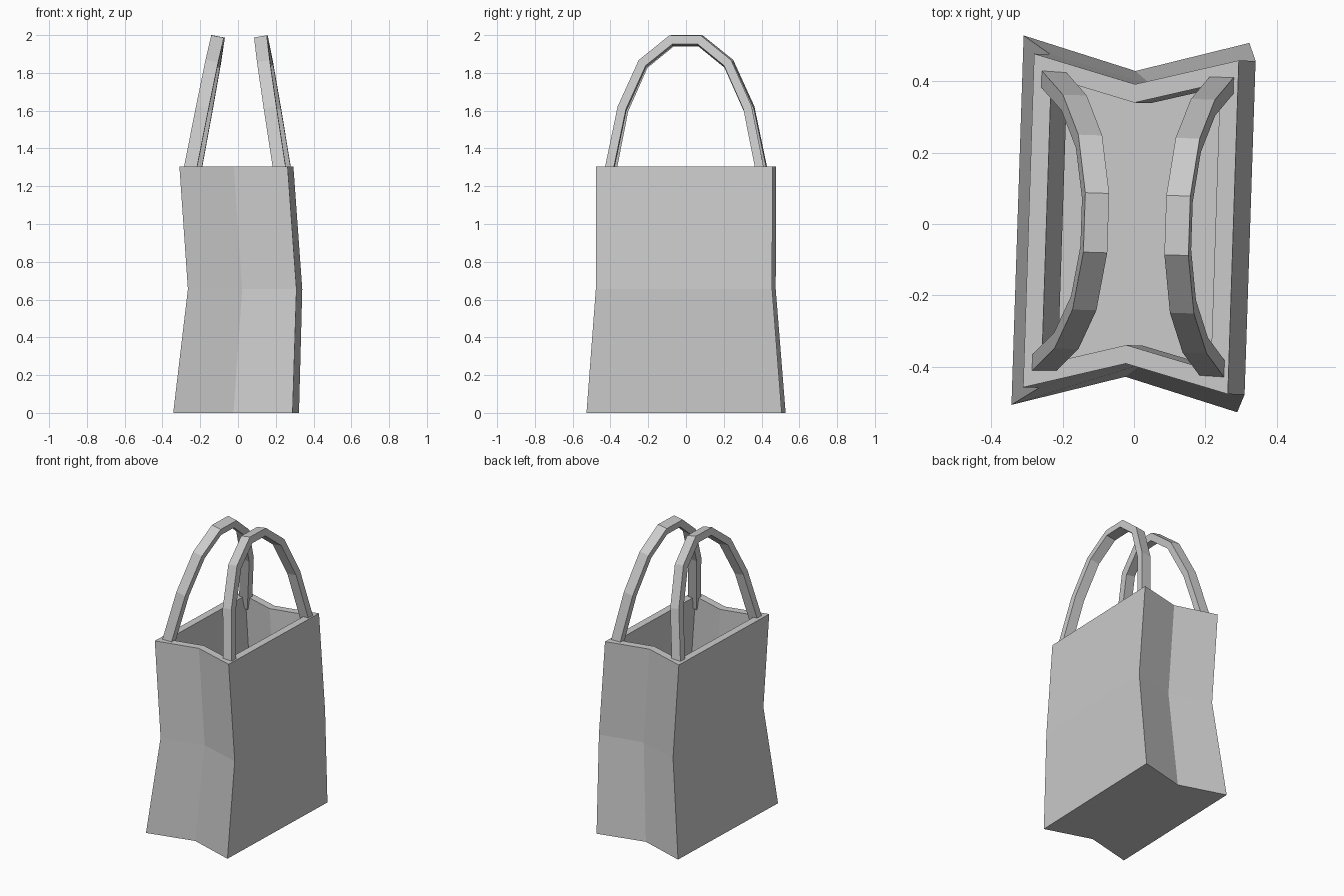
import bpy, bmesh, math
from mathutils import Vector, Matrix

if "Cube" in bpy.data.objects:
    bpy.data.objects.remove(bpy.data.objects["Cube"])

TURN = Matrix.Rotation(-0.033, 4, 'Z')   # whole bag stands slightly turned


def finish(name, bm):
    bmesh.ops.recalc_face_normals(bm, faces=bm.faces)
    bm.transform(TURN)
    me = bpy.data.meshes.new(name)
    bm.to_mesh(me)
    bm.free()
    ob = bpy.data.objects.new(name, me)
    bpy.context.collection.objects.link(ob)
    return ob


def loft(bm, rings):
    loops = [[bm.verts.new(p) for p in r] for r in rings]
    n = len(loops[0])
    for a, b in zip(loops, loops[1:]):
        for i in range(n):
            j = (i + 1) % n
            bm.faces.new((a[i], a[j], b[j], b[i]))
    bm.faces.new(loops[0])
    bm.faces.new(loops[-1])


def outline(x0, xc, x1, y, yc):
    # six-sided outline with pinched front and back, counter-clockwise
    return [Vector(p) for p in ((x0, -y), (xc, -yc), (x1, -y), (x1, y), (xc, yc), (x0, y))]


def inset(pts, d):
    out = []
    for i, p in enumerate(pts):
        e1 = (p - pts[i - 1]).normalized()
        e2 = (pts[(i + 1) % len(pts)] - p).normalized()
        n1, n2 = Vector((-e1.y, e1.x)), Vector((-e2.y, e2.x))
        out.append(p + (n1 + n2) * d / (1 + n1.dot(n2)))
    return out


def at(pts, z):
    return [(p.x, p.y, z) for p in pts]


# Bag: outer wall up, over the rim and down the inside
low = outline(-0.326, -0.01, 0.306, 0.517, 0.428)
mid = outline(-0.25, 0.035, 0.325, 0.467, 0.391)
top = outline(-0.295, -0.01, 0.278, 0.467, 0.391)
T = 0.05
bm = bmesh.new()
loft(bm, [at(low, 0), at(mid, 0.655), at(top, 1.305),
          at(inset(top, T), 1.305), at(inset(mid, T), 0.655), at(inset(low, T), 0.05)])
finish("bag_body", bm)

# Handles: flat strap swept along a faceted arch leaning inwards
half = [(0.408, 1.23), (0.396, 1.3), (0.333, 1.61), (0.226, 1.848), (0.075, 1.97)]
arch = [Vector((-y, z)) for y, z in half] + [Vector((y, z)) for y, z in reversed(half)]


def handle(name, x_foot, x_top):
    slope = (x_top - x_foot) / 0.67
    side = Vector((1, 0, -slope)).normalized() * 0.034
    rings = []
    for i, p in enumerate(arch):
        e1 = (p - arch[i - 1]).normalized() if i else (arch[1] - p).normalized()
        e2 = (arch[i + 1] - p).normalized() if i < len(arch) - 1 else e1
        n1, n2 = Vector((-e1.y, e1.x)), Vector((-e2.y, e2.x))
        off = (n1 + n2) * 0.023 / (1 + n1.dot(n2))
        ring = []
        for s, t in ((-1, -1), (1, -1), (1, 1), (-1, 1)):
            q = p + off * t
            ring.append(Vector((x_foot + slope * (q.y - 1.3), q.x, q.y)) + side * s)
        rings.append(ring)
    bm = bmesh.new()
    loft(bm, rings)
    finish(name, bm)


handle("left_handle", -0.238, -0.11)
handle("right_handle", 0.232, 0.125)
